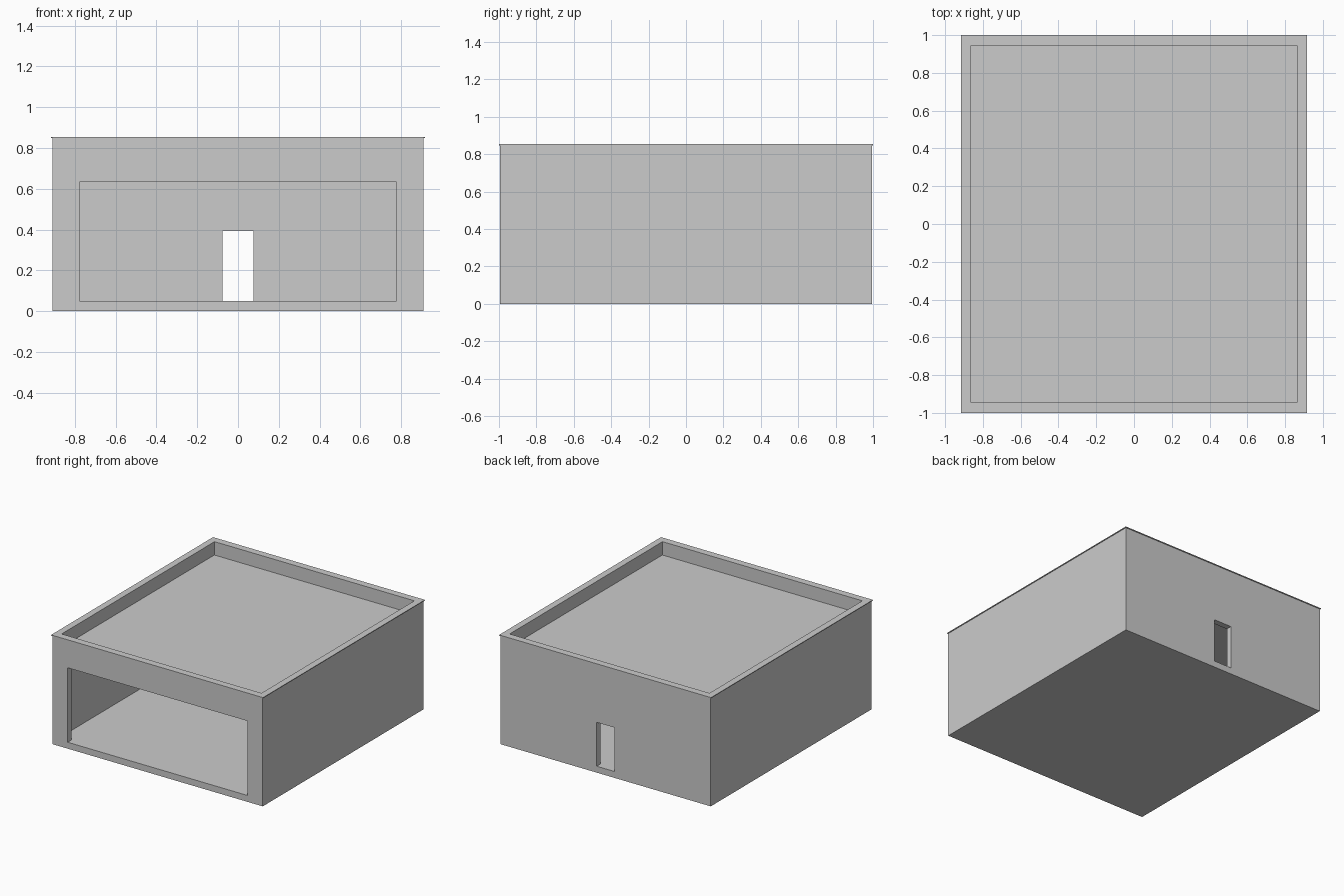
import bpy

if "Cube" in bpy.data.objects:
    bpy.data.objects.remove(bpy.data.objects["Cube"])


def box(name, x, y, z):
    """Box spanning the (min, max) pairs x, y, z."""
    bpy.ops.mesh.primitive_cube_add(size=1)
    ob = bpy.context.object
    ob.name = name
    for v in ob.data.vertices:
        v.co = [lo + (c + 0.5) * (hi - lo) for c, (lo, hi) in zip(v.co, (x, y, z))]
    return ob


def cut(target, name, x, y, z):
    """Subtract a box from target and discard the cutter."""
    cutter = box(name, x, y, z)
    cutter.hide_render = True
    mod = target.modifiers.new(name, 'BOOLEAN')
    mod.operation = 'DIFFERENCE'
    mod.solver = 'EXACT'
    mod.object = cutter
    bpy.context.view_layer.objects.active = target
    bpy.ops.object.modifier_apply(modifier=mod.name)
    bpy.data.objects.remove(cutter, do_unlink=True)


def sym(a):
    return (-a, a)


WX, WY = 0.91, 0.994      # outer wall faces
IX, IY = 0.868, 0.948     # inner wall faces
FLOOR, CEILING, ROOF, TOP = 0.05, 0.70, 0.747, 0.848

# Walls, floor slab and roof slab in one shell
shell = box("building_shell", sym(WX), sym(WY), (0, TOP))
cut(shell, "room_cutter", sym(IX), sym(IY), (FLOOR, CEILING))
cut(shell, "roof_recess_cutter", sym(IX), sym(IY), (ROOF, 1.0))

# Wide front opening and narrow back doorway
cut(shell, "front_opening_cutter", sym(0.777), (-1.1, -0.9), (FLOOR, 0.632))
cut(shell, "back_door_cutter", sym(0.076), (0.9, 1.1), (FLOOR, 0.393))

# Thin coping that overhangs the parapet on both sides
cap = box("parapet_cap", sym(0.916), sym(1.0), (TOP, 0.854))
cut(cap, "cap_cutter", sym(0.864), sym(0.944), (0.7, 1.0))
